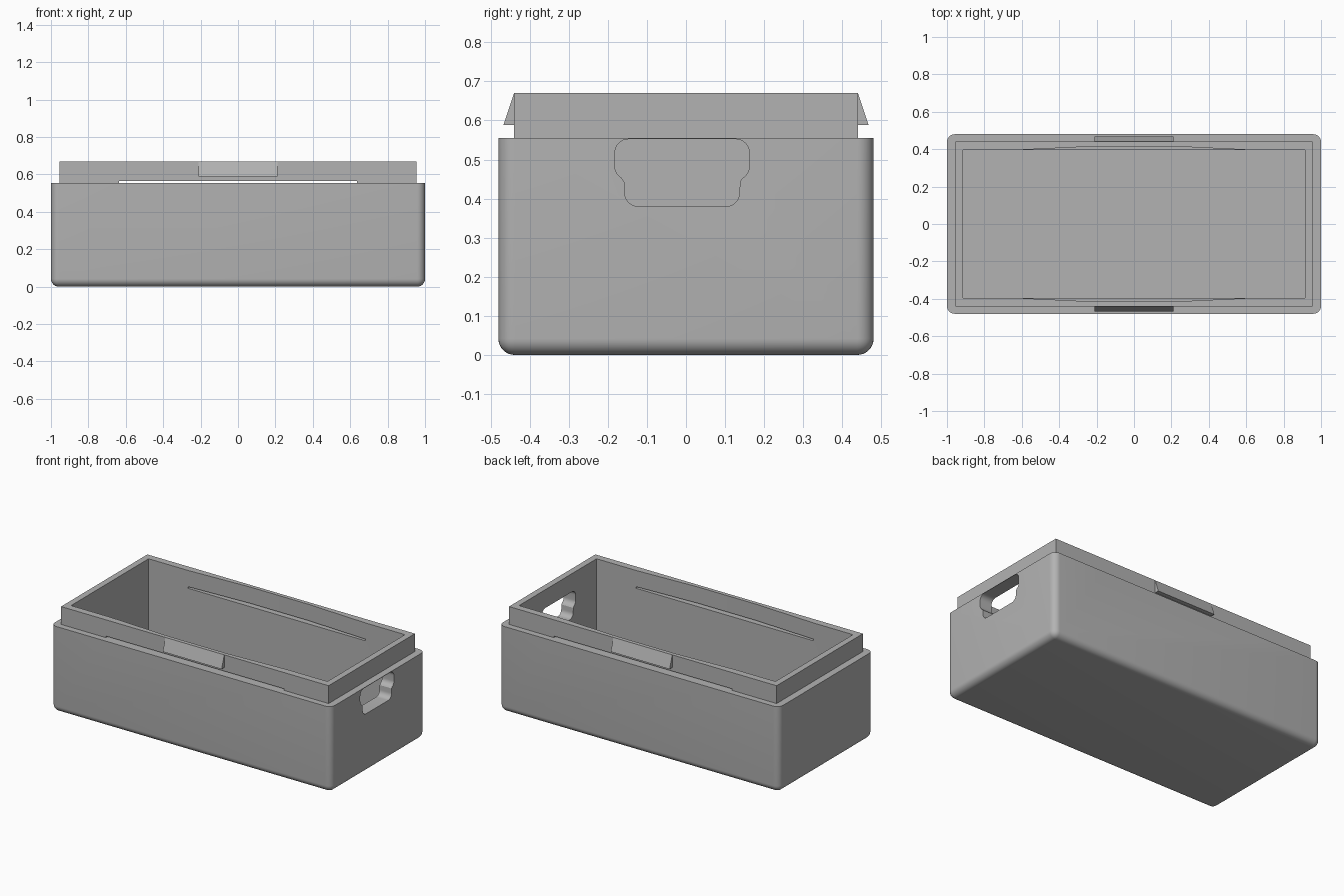
import bpy, bmesh
from math import radians, sin, cos
from mathutils import Vector

if "Cube" in bpy.data.objects:
    bpy.data.objects.remove(bpy.data.objects["Cube"])

grey = bpy.data.materials.new("plain grey")
grey.use_nodes = True
grey.diffuse_color = (0.45, 0.45, 0.45, 1)
grey.node_tree.nodes["Principled BSDF"].inputs["Base Color"].default_value = grey.diffuse_color

STEP, TOP = 0.555, 0.67          # ledge height and rim height
INNER_X, INNER_Y = 0.915, 0.395  # cavity half sizes


def make(name, bm):
    bmesh.ops.recalc_face_normals(bm, faces=bm.faces)
    mesh = bpy.data.meshes.new(name)
    bm.to_mesh(mesh)
    bm.free()
    mesh.materials.append(grey)
    ob = bpy.data.objects.new(name, mesh)
    bpy.context.collection.objects.link(ob)
    return ob


def prism(name, points, shift):
    """Extrude a closed outline of 3D points along shift."""
    bm = bmesh.new()
    face = bm.faces.new([bm.verts.new(p) for p in points])
    new = bmesh.ops.extrude_face_region(bm, geom=[face])["geom"]
    bmesh.ops.translate(bm, vec=Vector(shift),
                        verts=[v for v in new if isinstance(v, bmesh.types.BMVert)])
    return make(name, bm)


def block(name, x, y, z0, z1, cy=0):
    pts = [(-x, cy - y, z0), (x, cy - y, z0), (x, cy + y, z0), (-x, cy + y, z0)]
    return prism(name, pts, (0, 0, z1 - z0))


def combine(target, tool, operation):
    tool.hide_render = True
    mod = target.modifiers.new("cut", "BOOLEAN")
    mod.operation, mod.solver, mod.object = operation, "EXACT", tool
    bpy.context.view_layer.objects.active = target
    bpy.ops.object.modifier_apply(modifier=mod.name)
    bpy.data.objects.remove(tool)


def arc(cy, cz, r, a0, a1, n=8):
    angles = [radians(a0 + (a1 - a0) * i / n) for i in range(n + 1)]
    return [(cy + r * cos(a), cz + r * sin(a)) for a in angles]


# Tub: rounded below and at the corners, sharp at the ledge
tub = block("storage_box", 1.0, 0.48, 0, STEP)
bm = bmesh.new()
bm.from_mesh(tub.data)
soft = [e for e in bm.edges if min(v.co.z for v in e.verts) < 0.01]
bmesh.ops.bevel(bm, geom=soft, offset=0.042, segments=8, profile=0.5, affect="EDGES")
bm.to_mesh(tub.data)
bm.free()

# Raised rim and hollow inside
combine(tub, block("rim", 0.955, 0.44, 0.4, TOP), "UNION")
combine(tub, block("cavity", INNER_X, INNER_Y, 0.085, 0.9), "DIFFERENCE")

# Flexing rim: thinned inside and slit along its foot, front and back
for s in (-1, 1):
    outline = [(-0.635, 0.3), (-0.635, INNER_Y), (-0.21, 0.415),
               (0.21, 0.415), (0.635, INNER_Y), (0.635, 0.3)]
    combine(tub, prism("thinning", [(x, s * y, STEP) for x, y in outline], (0, 0, 0.3)), "DIFFERENCE")
    combine(tub, block("slit", 0.635, 0.08, STEP, 0.565, s * 0.43), "DIFFERENCE")

# Grip hole in one end
half = (arc(0.137, 0.517, 0.035, 90, 0) + arc(0.137, 0.483, 0.035, 0, -60)
        + [(0.148, 0.443)] + arc(0.112, 0.415, 0.035, 0, -90))
outline = half + [(-y, z) for y, z in reversed(half)]
combine(tub, prism("grip", [(0.8, y - 0.01, z) for y, z in outline], (0.4, 0, 0)), "DIFFERENCE")

# Wedge catches on the rim
for name, s in (("front_catch", -1), ("back_catch", 1)):
    wedge = [(0.43, 0.669), (0.44, 0.669), (0.467, 0.588), (0.43, 0.588)]
    prism(name, [(-0.21, s * y, z) for y, z in wedge], (0.42, 0, 0))

# Smooth the rounded edges only
bpy.ops.object.select_all(action="DESELECT")
tub.select_set(True)
bpy.context.view_layer.objects.active = tub
bpy.ops.object.shade_smooth_by_angle(angle=radians(30))
